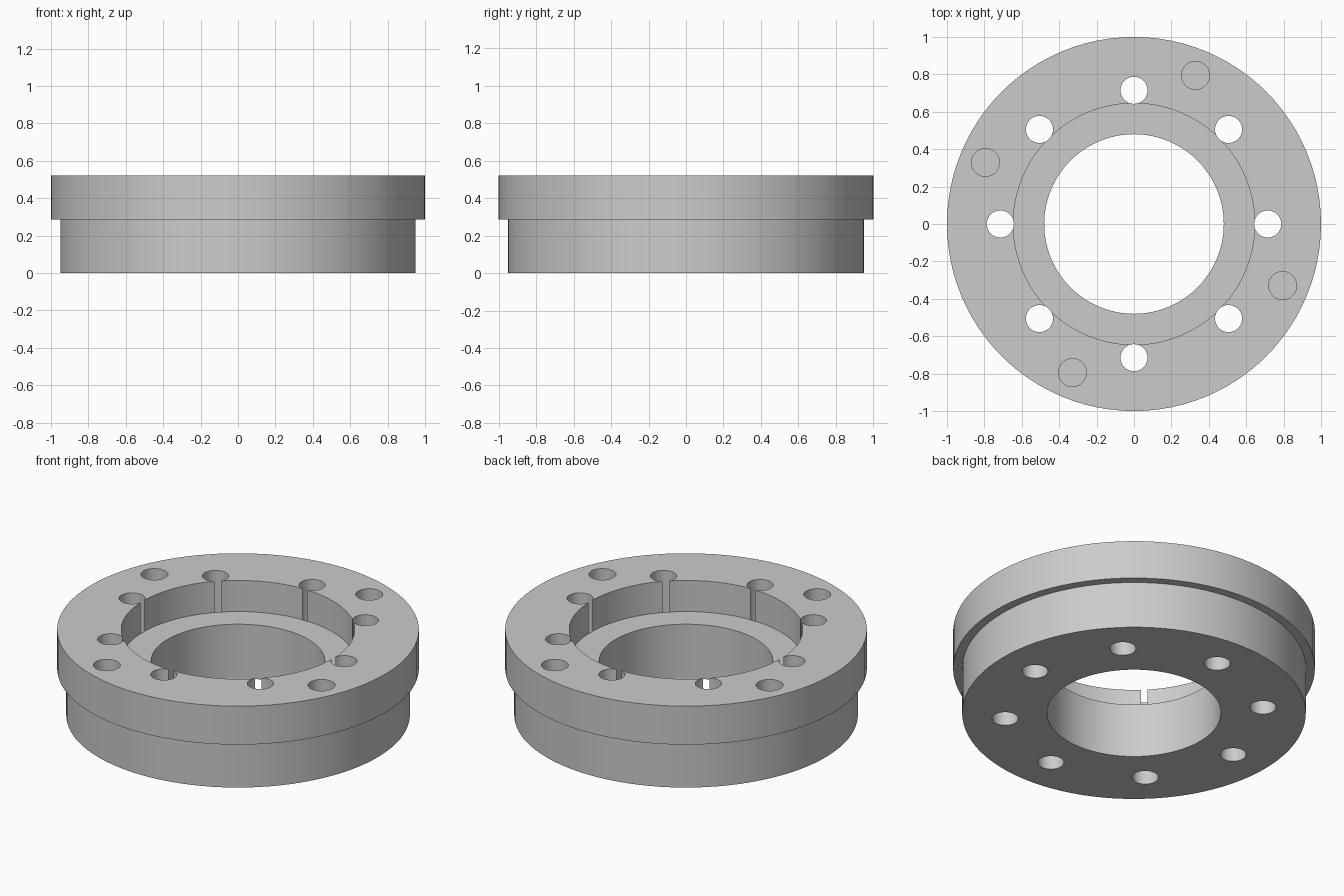
import bpy
import bmesh
import math
from mathutils import Matrix, Vector

cube = bpy.data.objects.get("Cube")
if cube:
    bpy.data.objects.remove(cube, do_unlink=True)

HEIGHT = 0.52
STEP = 0.285
FLOOR = 0.33
SIDES = 96

# Single grey metal
metal = bpy.data.materials.new("grey metal")
metal.use_nodes = True
grey = (0.6, 0.6, 0.6, 1)
metal.diffuse_color = grey
metal.node_tree.nodes["Principled BSDF"].inputs["Base Color"].default_value = grey


def make_object(name, bm):
    bmesh.ops.recalc_face_normals(bm, faces=bm.faces)
    mesh = bpy.data.meshes.new(name)
    bm.to_mesh(mesh)
    bm.free()
    mesh.materials.append(metal)
    obj = bpy.data.objects.new(name, mesh)
    bpy.context.collection.objects.link(obj)
    return obj


def add_drill(bm, orbit, angle, radius, bottom):
    """Cylinder at a polar position, running from bottom to above the top."""
    top = HEIGHT + 0.1
    place = (Matrix.Rotation(angle, 4, "Z")
             @ Matrix.Translation((orbit, 0, (top + bottom) / 2)))
    bmesh.ops.create_cone(bm, cap_ends=True, segments=32, radius1=radius,
                          radius2=radius, depth=top - bottom, matrix=place)


# Stepped ring: bore, shallow counterbore, wide upper flange
profile = [(0.48, 0), (0.95, 0), (0.95, STEP), (1, STEP),
           (1, HEIGHT), (0.6455, HEIGHT), (0.6455, FLOOR), (0.48, FLOOR)]
bm = bmesh.new()
verts = [bm.verts.new((r, 0, z)) for r, z in profile]
edges = [bm.edges.new((v, verts[i - 1])) for i, v in enumerate(verts)]
bmesh.ops.spin(bm, geom=verts + edges, cent=Vector(), axis=(0, 0, 1),
               angle=math.tau, steps=SIDES, use_duplicate=False)
bmesh.ops.remove_doubles(bm, verts=bm.verts, dist=0.0001)
ring = make_object("flange_ring", bm)

# Eight through holes that break into the counterbore, four blind pin holes
bm = bmesh.new()
for i in range(8):
    add_drill(bm, 0.715, math.tau * i / 8, 0.0725, -0.1)
for i in range(4):
    add_drill(bm, 0.86, math.radians(67.5 + 90 * i), 0.075, FLOOR)
drills = make_object("hole_cutter", bm)
drills.hide_render = True

# Cut the holes and keep only the finished ring
cut = ring.modifiers.new("holes", "BOOLEAN")
cut.operation = "DIFFERENCE"
cut.solver = "EXACT"
cut.object = drills
bpy.ops.object.select_all(action="DESELECT")
bpy.context.view_layer.objects.active = ring
ring.select_set(True)
bpy.ops.object.modifier_apply(modifier=cut.name)
bpy.data.objects.remove(drills, do_unlink=True)

bpy.ops.object.shade_smooth_by_angle(angle=math.radians(30))
